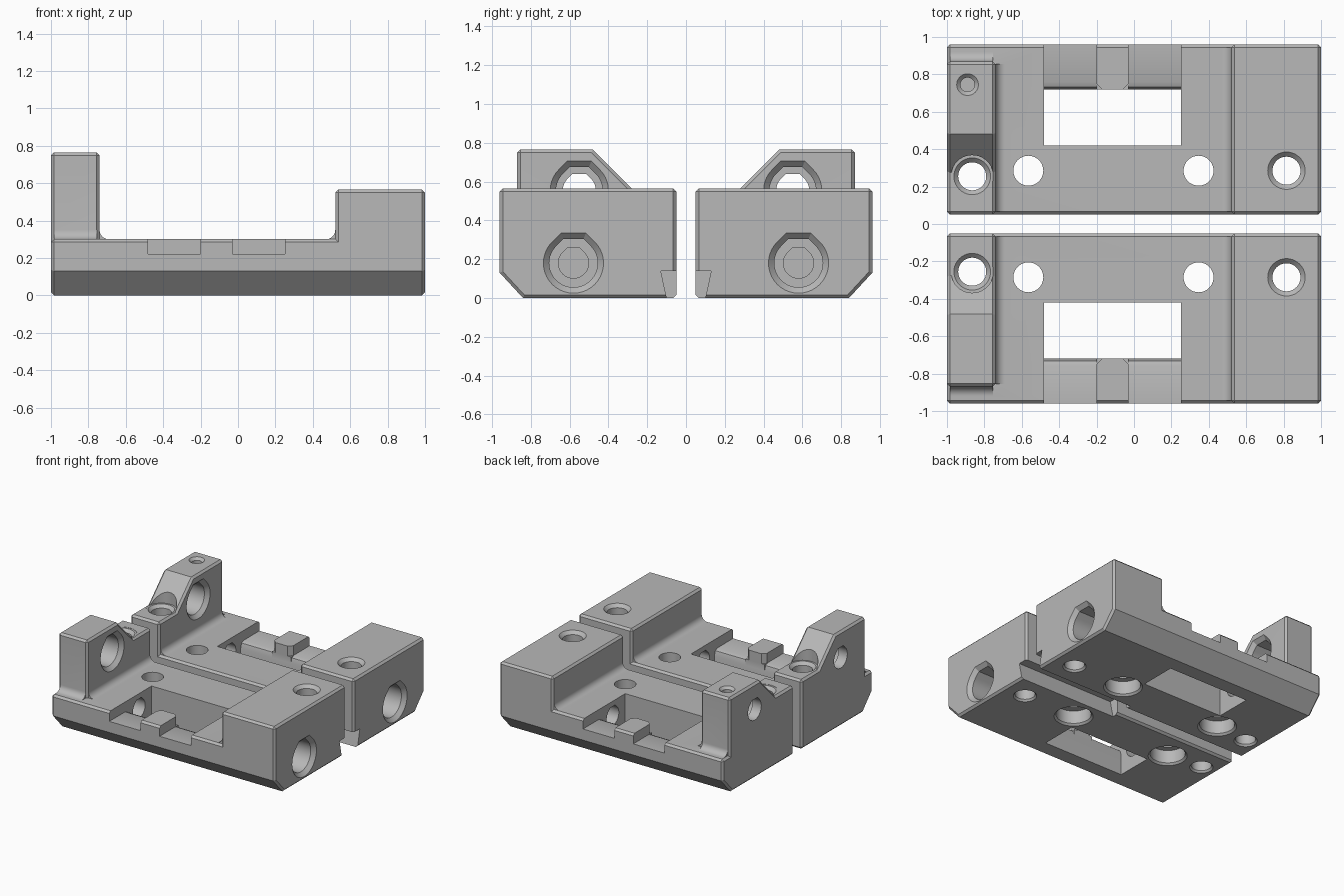
import bpy, bmesh, math

cube = bpy.data.objects.get("Cube")
if cube:
    bpy.data.objects.remove(cube, do_unlink=True)

grey = bpy.data.materials.new("plain grey")
grey.use_nodes = True
colour = (0.48, 0.48, 0.48, 1)
grey.diffuse_color = colour
grey.node_tree.nodes["Principled BSDF"].inputs["Base Color"].default_value = colour


def place(axis, u, v, t):
    return {"x": (t, u, v), "y": (u, t, v), "z": (u, v, t)}[axis]


def loft(name, axis, rings):
    """Closed solid through rings of (u, v) points, each at a station along the axis."""
    bm = bmesh.new()
    rows = [[bm.verts.new(place(axis, u, v, t)) for u, v in pts] for t, pts in rings]
    n = len(rows[0])
    for a, b in zip(rows, rows[1:]):
        for i in range(n):
            j = (i + 1) % n
            bm.faces.new((a[i], a[j], b[j], b[i]))
    bm.faces.new(rows[0])
    bm.faces.new(rows[-1])
    bmesh.ops.recalc_face_normals(bm, faces=bm.faces)
    mesh = bpy.data.meshes.new(name)
    bm.to_mesh(mesh)
    bm.free()
    mesh.materials.append(grey)
    ob = bpy.data.objects.new(name, mesh)
    bpy.context.collection.objects.link(ob)
    return ob


def prism(name, axis, pts, a, b):
    return loft(name, axis, [(a, pts), (b, pts)])


def box(name, x, y, z):
    return prism(name, "x", [(y[0], z[0]), (y[1], z[0]), (y[1], z[1]), (y[0], z[1])], *x)


def ring(cu, cv, r, flat_top):
    """Circle, or a circle with a faceted flat roof."""
    if flat_top:
        pts = [(a, r) for a in range(135, 406, 9)]
        pts += [(67.5, r / math.cos(math.pi / 8)), (112.5, r / math.cos(math.pi / 8))]
    else:
        pts = [(a, r) for a in range(0, 360, 9)]
    return [(cu + d * math.cos(math.radians(a)), cv + d * math.sin(math.radians(a))) for a, d in pts]


def bore(axis, cu, cv, stations, flat_top=False):
    """Stepped hole cutter from (station, radius) pairs."""
    return loft("bore", axis, [(t, ring(cu, cv, r, flat_top)) for t, r in stations])


def apply(ob, mod):
    bpy.context.view_layer.objects.active = ob
    bpy.ops.object.modifier_apply(modifier=mod.name)


def chamfer(ob):
    m = ob.modifiers.new("chamfer", "BEVEL")
    m.width, m.segments, m.limit_method, m.angle_limit = 0.016, 1, "ANGLE", math.radians(50)
    apply(ob, m)
    return ob


def combine(ob, other, operation):
    m = ob.modifiers.new("combine", "BOOLEAN")
    m.object, m.operation, m.solver = other, operation, "EXACT"
    apply(ob, m)
    bpy.data.objects.remove(other, do_unlink=True)


def fillet(axis, corner, side, a, b, r=0.05):
    """Concave fillet strip against a wall; side is the direction away from it."""
    u, v = corner
    pts = [(u - side * 0.03, v - 0.03), (u + side * r, v - 0.03)]
    for i in range(9):
        t = math.radians(90 * i / 8)
        pts.append((u + side * r * (1 - math.sin(t)), v + r * (1 - math.cos(t))))
    pts.append((u - side * 0.03, v + r))
    return prism("fillet", axis, pts, a, b)


# Base plate with chamfered outer underside
IN, OUT, DECK = 0.05, 0.96, 0.3


def section(top):
    return [(IN, 0), (0.84, 0), (OUT, 0.13), (OUT, top), (IN, top)]


body = chamfer(prism("rear_carriage_half", "x", section(DECK), -1, 1))

# Tall end block and post with sloped shoulder
combine(body, chamfer(prism("end_block", "x", section(0.565), 0.52, 1)), "UNION")
post = [(IN, 0.15), (0.87, 0.15), (0.87, 0.765), (0.48, 0.765), (0.275, 0.56), (IN, 0.56)]
combine(body, chamfer(prism("post", "x", post, -1, -0.74)), "UNION")

# Fillets where the block and post meet the deck
combine(body, fillet("y", (0.52, DECK), -1, IN + 0.017, OUT - 0.017), "UNION")
combine(body, fillet("y", (-0.74, DECK), 1, IN + 0.017, 0.855), "UNION")
combine(body, fillet("x", (0.87, DECK), 1, -0.983, -0.755), "UNION")

# Window, side notches and the tab's clipped corners
cutters = [box("window", (-0.48, 0.25), (0.42, 0.72), (-0.1, 0.5))]
notch = [(0.7, 0.17), (0.72, 0.17), (0.732, 0.208), (0.76, 0.22), (1, 0.22), (1, 0.4), (0.7, 0.4)]
for a, b in ((-0.48, -0.2), (-0.03, 0.25)):
    cutters.append(prism("notch", "x", notch, a, b))
for x, s in ((-0.2, 1), (-0.03, -1)):
    tri = [(x - s * 0.01, 0.71), (x + s * 0.04, 0.71), (x - s * 0.01, 0.76)]
    cutters.append(prism("tab_corner", "z", tri, 0.22, 0.4))

# Dovetail groove along the inner lower edge
cutters.append(prism("groove", "x", [(0, -0.05), (0.089, -0.05), (0.13, 0.14), (0, 0.14)], 0.12, 1.1))

# Vertical bolt holes
for x in (-0.565, 0.345):
    cutters.append(bore("z", x, 0.285, [(-0.01, 0.155), (0.015, 0.13), (0.12, 0.13), (0.12, 0.08), (0.4, 0.08)]))
cutters.append(bore("z", 0.815, 0.285, [(-0.01, 0.095), (0.015, 0.075), (0.54, 0.075), (0.575, 0.11)]))
cutters.append(bore("z", -0.865, 0.255, [(-0.01, 0.095), (0.015, 0.075), (0.535, 0.075),
                                         (0.558, 0.098), (0.558, 0.113), (0.9, 0.113)]))

# Horizontal rod holes through the end block and post
cutters.append(bore("x", 0.58, 0.18, [(1.01, 0.165), (0.97, 0.125), (0.6, 0.125), (0.6, 0.078), (-0.65, 0.078)], True))
cutters.append(bore("x", 0.55, 0.555, [(-0.73, 0.16), (-0.77, 0.12), (-0.92, 0.12), (-0.92, 0.085), (-1.1, 0.085)], True))
for c in cutters:
    combine(body, c, "DIFFERENCE")

# Mirrored front half
front = bpy.data.objects.new("front_carriage_half", body.data.copy())
bpy.context.collection.objects.link(front)
bm = bmesh.new()
bm.from_mesh(front.data)
bmesh.ops.scale(bm, vec=(1, -1, 1), verts=bm.verts)
bmesh.ops.reverse_faces(bm, faces=bm.faces)
bm.to_mesh(front.data)
bm.free()

# Set-screw hole on the rear post only
combine(body, bore("z", -0.89, 0.745, [(0.55, 0.038), (0.745, 0.038), (0.775, 0.068)]), "DIFFERENCE")

for ob in (body, front):
    bpy.ops.object.select_all(action="DESELECT")
    ob.select_set(True)
    bpy.context.view_layer.objects.active = ob
    bpy.ops.object.shade_smooth_by_angle(angle=math.radians(25))
